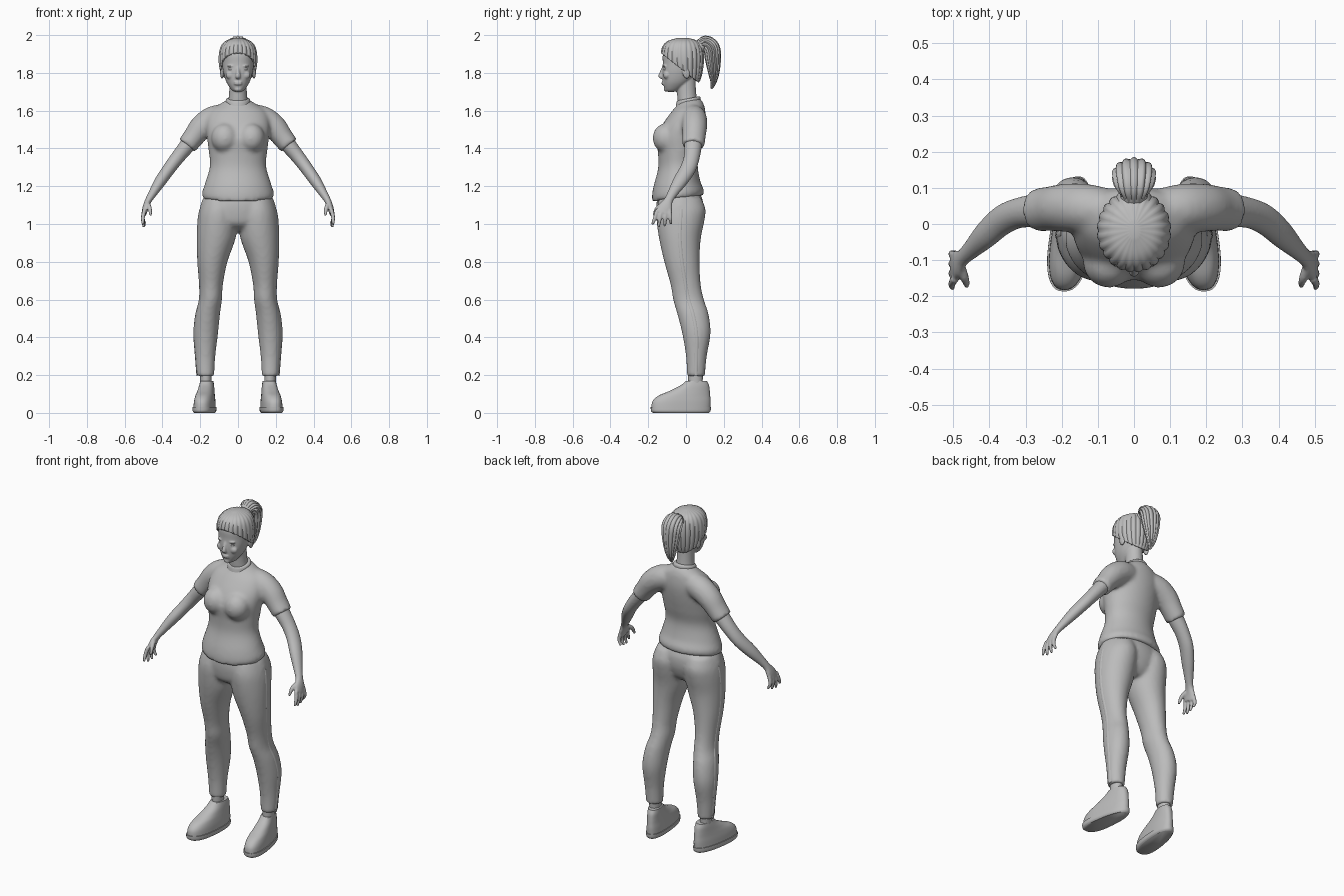
import bpy, bmesh, math
from mathutils import Vector, Matrix

if "Cube" in bpy.data.objects:
    bpy.data.objects.remove(bpy.data.objects["Cube"])

grey = bpy.data.materials.new("plain grey")
grey.use_nodes = True
grey.diffuse_color = (0.5, 0.5, 0.5, 1)
grey.node_tree.nodes["Principled BSDF"].inputs["Base Color"].default_value = grey.diffuse_color


def smooth_rows(rows, steps):
    """Pass a smooth curve through a short list of rows."""
    result = []
    last = len(rows) - 1
    for i in range(last):
        neighbours = rows[max(i - 1, 0)], rows[i], rows[i + 1], rows[min(i + 2, last)]
        for step in range(steps):
            t = step / steps
            result.append([b + t * ((c - a) + t * ((2 * a - 5 * b + 4 * c - d)
                           + t * (3 * b - a - 3 * c + d))) / 2
                           for a, b, c, d in zip(*neighbours)])
    return result + [list(rows[-1])]


def skin(bm, rings):
    """Bridge rings of points and cap both ends."""
    loops = [[bm.verts.new(point) for point in ring] for ring in rings]
    count = len(loops[0])
    for low, high in zip(loops, loops[1:]):
        for k in range(count):
            n = (k + 1) % count
            bm.faces.new((low[k], low[n], high[n], high[k]))
    bm.faces.new(loops[0][::-1])
    bm.faces.new(loops[-1])


def unit_ring(sides, power=2.0, ridge=0.0, waves=0):
    """Rounded outline of radius one, with optional ridges."""
    ring = []
    for k in range(sides):
        angle = math.tau * k / sides
        c, s = math.cos(angle), math.sin(angle)
        size = 1 - ridge + ridge * abs(math.sin(waves * angle / 2)) if waves else 1
        ring.append((math.copysign(abs(c) ** (2 / power), c) * size,
                     math.copysign(abs(s) ** (2 / power), s) * size))
    return ring


def stack(bm, rows, sides=40, steps=5, tilt=0.0, **shape):
    """Level sections, each row giving z, x limits and y limits."""
    outline = unit_ring(sides, **shape)
    rings = []
    for z, x0, x1, y0, y1 in smooth_rows(rows, steps):
        cx, cy, rx, ry = (x0 + x1) / 2, (y0 + y1) / 2, (x1 - x0) / 2, (y1 - y0) / 2
        rings.append([(cx + rx * a, cy + ry * b, z + tilt * (cy + ry * b)) for a, b in outline])
    skin(bm, rings)


def even(rows):
    """Turn z, half width, front, back into a symmetric stack row."""
    return [(z, -w, w, y0, y1) for z, w, y0, y1 in rows]


def tube(bm, rows, axis=(0, 1, 0), sides=20, steps=5, **shape):
    """Sections square to a path, each row giving a point and two radii."""
    rows = smooth_rows(rows, steps)
    outline = unit_ring(sides, **shape)
    points = [Vector(row[:3]) for row in rows]
    rings = []
    for i, row in enumerate(rows):
        along = (points[min(i + 1, len(rows) - 1)] - points[max(i - 1, 0)]).normalized()
        side = Vector(axis) - along * along.dot(Vector(axis))
        side.normalize()
        up = along.cross(side)
        rings.append([points[i] + side * a * row[3] + up * b * row[4] for a, b in outline])
    skin(bm, rings)


def ball(bm, centre, radii, turn=0.0):
    place = (Matrix.Translation(centre) @ Matrix.Rotation(turn, 4, "X")
             @ Matrix.Diagonal((*radii, 1)))
    bmesh.ops.create_uvsphere(bm, u_segments=20, v_segments=14, radius=1, matrix=place)


def finish(bm, name, mirror=False, voxel=0.0, relax=0):
    """Make the object, with mirroring and blending of overlapping volumes."""
    bmesh.ops.recalc_face_normals(bm, faces=bm.faces)
    mesh = bpy.data.meshes.new(name)
    bm.to_mesh(mesh)
    bm.free()
    mesh.materials.append(grey)
    obj = bpy.data.objects.new(name, mesh)
    bpy.context.collection.objects.link(obj)
    bpy.ops.object.select_all(action="DESELECT")
    obj.select_set(True)
    bpy.context.view_layer.objects.active = obj
    bpy.ops.object.shade_smooth_by_angle(angle=math.radians(50))
    if mirror:
        obj.modifiers.new("mirror", "MIRROR").use_mirror_merge = False
    if voxel:
        remesh = obj.modifiers.new("blend", "REMESH")
        remesh.mode, remesh.voxel_size, remesh.use_smooth_shade = "VOXEL", voxel, True
        soften = obj.modifiers.new("soften", "SMOOTH")
        soften.factor, soften.iterations = 0.5, relax
    return obj


# Shirt: torso, bust and sleeves blended together
bm = bmesh.new()
stack(bm, even([(1.14, .185, -.178, .092), (1.17, .19, -.18, .094), (1.22, .175, -.172, .075),
                (1.31, .149, -.148, .062), (1.39, .155, -.148, .08), (1.47, .165, -.155, .097),
                (1.54, .168, -.125, .105), (1.6, .145, -.08, .1), (1.632, .095, -.05, .09),
                (1.655, .06, -.035, .075)]), tilt=.12)
for side in (-1, 1):
    ball(bm, (side * .07, -.105, 1.455), (.072, .072, .078))
    tube(bm, [(side * .06, .035, 1.57, .06, .065), (side * .13, .043, 1.555, .068, .07),
              (side * .19, .045, 1.515, .067, .066), (side * .235, .042, 1.46, .062, .057),
              (side * .27, .038, 1.415, .06, .054)])
finish(bm, "shirt", voxel=.011, relax=5)

# Collar band
bm = bmesh.new()
stack(bm, even([(1.636, .066, -.054, .078), (1.655, .064, -.05, .076), (1.662, .057, -.046, .07)]),
      tilt=.2, steps=3)
finish(bm, "collar")

# Trousers: hips with two legs
leg = [(.195, .126, .218, .005, .1), (.3, .12, .226, .0, .11), (.42, .106, .234, -.02, .13),
       (.52, .096, .224, -.045, .12), (.6, .085, .205, -.068, .095), (.68, .08, .204, -.082, .078),
       (.8, .056, .213, -.115, .072), (.92, .014, .216, -.142, .078),
       (1.02, .0, .212, -.156, .098), (1.08, .002, .202, -.155, .103), (1.14, .01, .18, -.14, .08)]
bm = bmesh.new()
for side in (-1, 1):
    stack(bm, [(z, *sorted((side * a, side * b)), y0, y1) for z, a, b, y0, y1 in leg])
stack(bm, even([(.965, .08, -.09, .04), (1.0, .17, -.14, .07), (1.06, .203, -.155, .09),
                (1.12, .192, -.155, .09), (1.17, .165, -.14, .07)]))
finish(bm, "trousers", voxel=.011, relax=4)

# Raised side seam following the outside of the leg
bm = bmesh.new()
tube(bm, [(b - .001, (y0 + y1) / 2, z, .009, .003) for z, a, b, y0, y1 in leg[:-1]], sides=8)
finish(bm, "side_seam", mirror=True)

# Bare ankles
bm = bmesh.new()
stack(bm, [(.1, .138, .202, .012, .09), (.16, .14, .2, .012, .088), (.23, .138, .202, .01, .092)])
finish(bm, "ankle", mirror=True)

# Shoes: sole and upper, wider and turned outwards at the toe
for name, rows in (
        ("shoe_sole", [(.0, .122, .222, -.175, .122), (.01, .115, .228, -.185, .13),
                       (.03, .114, .228, -.187, .132)]),
        ("shoe_upper", [(.02, .118, .224, -.183, .128), (.06, .12, .222, -.178, .13),
                        (.09, .124, .218, -.148, .128), (.115, .128, .214, -.09, .126),
                        (.145, .132, .21, -.03, .122), (.168, .136, .206, -.002, .112)])):
    bm = bmesh.new()
    stack(bm, rows, power=2.4)
    for v in bm.verts:
        v.co.x = .17 + (v.co.x - .17) * (1 - .7 * v.co.y) - .12 * v.co.y
    finish(bm, name, mirror=True)

# Arms with palm, four fingers and thumb
bm = bmesh.new()
tube(bm, [(.2, .045, 1.5, .05, .046), (.265, .038, 1.42, .047, .042), (.32, .03, 1.352, .042, .037),
          (.365, .01, 1.292, .042, .034), (.41, -.03, 1.228, .038, .031),
          (.45, -.07, 1.165, .027, .023), (.474, -.093, 1.125, .024, .018),
          (.488, -.108, 1.092, .037, .016), (.497, -.12, 1.055, .042, .014)])
for i in range(4):
    y = -.152 + .022 * i
    spread = (i - 1.5) * .011
    drop = .012 * abs(i - 1.4)
    tube(bm, [(.495, y, 1.075, .011, .011), (.504, y - .005 + spread / 2, 1.03, .0105, .0105),
              (.502 - .004 * i, y - .01 + spread, .98 + drop, .007, .007)], sides=12)
tube(bm, [(.482, -.11, 1.11, .013, .013), (.468, -.15, 1.085, .012, .012),
          (.462, -.172, 1.045, .007, .007)], axis=(1, 0, 0), sides=12)
finish(bm, "arm", mirror=True, voxel=.005, relax=3)

# Head and neck with facial features
bm = bmesh.new()
stack(bm, even([(1.7, .02, -.1, -.06), (1.712, .036, -.112, -.03), (1.75, .061, -.122, .02),
                (1.8, .077, -.126, .055), (1.85, .084, -.123, .075), (1.9, .085, -.122, .078),
                (1.95, .07, -.1, .06), (1.975, .03, -.06, .02)]), power=2.2)
stack(bm, even([(1.62, .062, -.04, .07), (1.66, .05, -.045, .058), (1.72, .046, -.05, .052),
                (1.79, .046, -.06, .05)]))
tube(bm, [(0, -.116, 1.84, .009, .006), (0, -.128, 1.805, .01, .01), (0, -.135, 1.782, .014, .011),
          (0, -.124, 1.772, .012, .006)], axis=(1, 0, 0), sides=12)
for z in (1.741, 1.75):
    ball(bm, (0, -.121, z), (.022, .009, .0055))
ball(bm, (0, -.106, 1.713), (.02, .012, .012))
for side in (-1, 1):
    ball(bm, (side * .034, -.112, 1.836), (.024, .011, .006))
    ball(bm, (side * .04, -.102, 1.788), (.026, .018, .022))
    ball(bm, (side * .085, .0, 1.802), (.01, .02, .034), turn=.2)
finish(bm, "head", voxel=.0045, relax=3)

# Eyes
bm = bmesh.new()
ball(bm, (.034, -.1075, 1.82), (.017, .0115, .0085))
finish(bm, "eye", mirror=True)

# Swept-back hair: ridged cap cut away along the hairline
bm = bmesh.new()
stack(bm, even([(1.735, .055, -.03, .06), (1.77, .083, -.09, .08), (1.83, .1, -.125, .093),
                (1.89, .103, -.135, .096), (1.94, .092, -.126, .086), (1.97, .065, -.095, .06),
                (1.986, .015, -.04, .01)]), sides=96, ridge=.05, waves=24)
bmesh.ops.bisect_plane(bm, geom=bm.verts[:] + bm.edges[:] + bm.faces[:], clear_inner=True,
                       plane_co=(0, -.12, 1.895), plane_no=(0, .78, 1))
hair = finish(bm, "hair_cap")
thick = hair.modifiers.new("thickness", "SOLIDIFY")
thick.thickness = .012

# Ponytail with hair tie
bm = bmesh.new()
tube(bm, [(0, .05, 1.925, .025, .025), (0, .078, 1.95, .035, .03), (0, .105, 1.958, .055, .04),
          (0, .135, 1.93, .062, .045), (0, .143, 1.87, .055, .042), (0, .147, 1.8, .04, .03),
          (0, .145, 1.75, .024, .016), (0, .135, 1.715, .005, .005)],
     axis=(1, 0, 0), sides=64, ridge=.16, waves=14)
finish(bm, "ponytail")
bm = bmesh.new()
tube(bm, [(0, .062, 1.925, .034, .032), (0, .076, 1.94, .038, .036), (0, .09, 1.955, .034, .032)],
     axis=(1, 0, 0), steps=3)
finish(bm, "hair_tie")
